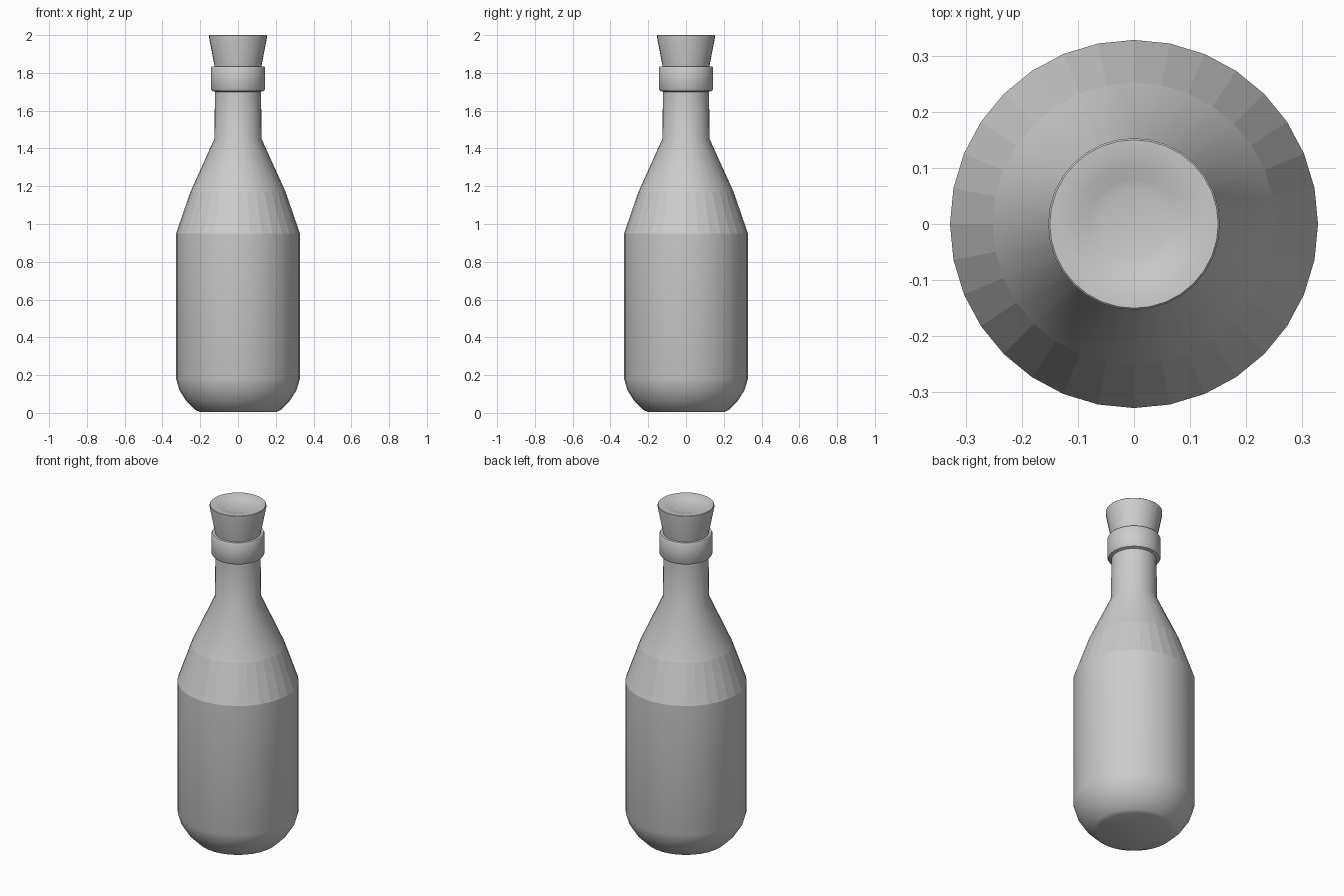
import bpy
import bmesh
from math import cos, sin, tau, radians

SIDES = 32

cube = bpy.data.objects.get("Cube")
if cube:
    bpy.data.objects.remove(cube, do_unlink=True)

grey = bpy.data.materials.new("plain grey")
grey.use_nodes = True
colour = (0.6, 0.6, 0.6, 1)
grey.diffuse_color = colour
grey.node_tree.nodes["Principled BSDF"].inputs["Base Color"].default_value = colour


def lathe(name, profile, flat_band=None):
    """Spin (radius, height) points around z, cap both ends, shade smooth."""
    bm = bmesh.new()
    rings = [[bm.verts.new((r * cos(tau * i / SIDES), r * sin(tau * i / SIDES), z))
              for i in range(SIDES)] for r, z in profile]
    for low, high in zip(rings, rings[1:]):
        for i in range(SIDES):
            j = (i + 1) % SIDES
            bm.faces.new((low[i], low[j], high[j], high[i]))
    bm.faces.new(rings[0][::-1])
    bm.faces.new(rings[-1])
    mesh = bpy.data.meshes.new(name)
    bm.to_mesh(mesh)
    bm.free()
    mesh.materials.append(grey)
    obj = bpy.data.objects.new(name, mesh)
    bpy.context.collection.objects.link(obj)
    bpy.ops.object.select_all(action="DESELECT")
    obj.select_set(True)
    bpy.context.view_layer.objects.active = obj
    bpy.ops.object.shade_smooth_by_angle(angle=radians(35))
    if flat_band:
        for face in mesh.polygons:
            if flat_band[0] < face.center.z < flat_band[1]:
                face.use_smooth = False
    return obj


# Bottle: rounded base, straight body, faceted shoulder, neck, collar, open lip
lathe("bottle", [
    (0.2, 0.005), (0.225, 0.015), (0.275, 0.065), (0.31, 0.12), (0.328, 0.18),
    (0.328, 0.95),
    (0.252, 1.17),
    (0.125, 1.45), (0.122, 1.7),
    (0.138, 1.705), (0.144, 1.715), (0.144, 1.825), (0.139, 1.833),
    (0.124, 1.833), (0.115, 1.8),
], flat_band=(0.96, 1.16))

# Cork: tapered stopper with a shallow dish in its top
lathe("cork", [
    (0.112, 1.76), (0.123, 1.83), (0.153, 1.985), (0.153, 1.997), (0.15, 2.0),
    (0.13, 1.999), (0.105, 1.994), (0.08, 1.986), (0.06, 1.981),
])
